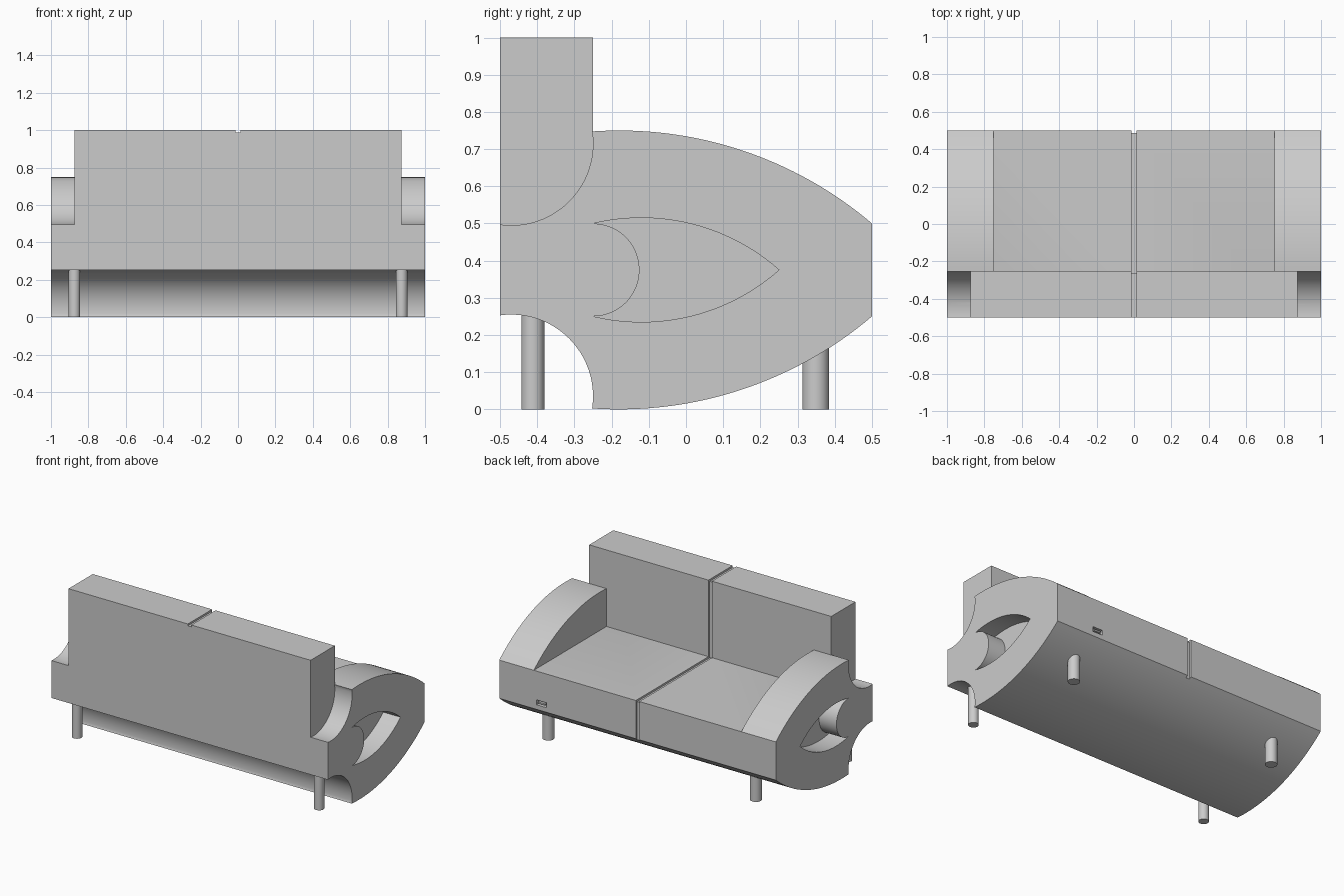
import bpy, bmesh, math
from mathutils import Vector

cube = bpy.data.objects.get("Cube")
if cube:
    bpy.data.objects.remove(cube, do_unlink=True)

GREY = (0.6, 0.6, 0.6, 1)
mat = bpy.data.materials.new("plain_grey")
mat.use_nodes = True
mat.diffuse_color = GREY
mat.node_tree.nodes["Principled BSDF"].inputs["Base Color"].default_value = GREY


def new_object(name, bm):
    bmesh.ops.recalc_face_normals(bm, faces=bm.faces)
    mesh = bpy.data.meshes.new(name)
    bm.to_mesh(mesh)
    bm.free()
    mesh.materials.append(mat)
    ob = bpy.data.objects.new(name, mesh)
    bpy.context.collection.objects.link(ob)
    return ob


def prism(name, profile, x0, x1):
    """Extrude a (y, z) outline along x."""
    bm = bmesh.new()
    face = bm.faces.new([bm.verts.new((x0, y, z)) for y, z in profile])
    ext = bmesh.ops.extrude_face_region(bm, geom=[face])
    verts = [v for v in ext["geom"] if isinstance(v, bmesh.types.BMVert)]
    bmesh.ops.translate(bm, verts=verts, vec=(x1 - x0, 0, 0))
    return new_object(name, bm)


def box(name, x, y, z):
    return prism(name, [(y[0], z[0]), (y[1], z[0]), (y[1], z[1]), (y[0], z[1])], *x)


def arc(cy, cz, r, start, end, n):
    """Points on a circle between two angles in degrees."""
    angles = [math.radians(start + (end - start) * i / n) for i in range(n + 1)]
    return [(cy + r * math.cos(a), cz + r * math.sin(a)) for a in angles]


def mirror_z(points, mid):
    return [(y, 2 * mid - z) for y, z in reversed(points)]


def angle(cy, cz, y, z):
    return math.degrees(math.atan2(z - cz, y - cy))


def cut(target, cutter):
    cutter.hide_render = True
    mod = target.modifiers.new("cut", 'BOOLEAN')
    mod.operation = 'DIFFERENCE'
    mod.solver = 'EXACT'
    mod.object = cutter
    bpy.context.view_layer.objects.active = target
    bpy.ops.object.modifier_apply(modifier=mod.name)
    bpy.data.objects.remove(cutter, do_unlink=True)


# Body: scooped back corners and long curved top and underside
scoop = arc(-0.47, 0.715, 0.22, -98, 8, 24)
scoop[0] = (-0.5, scoop[0][1])
crown = arc(-0.18, -0.30, 1.05, 94, angle(-0.18, -0.30, 0.5, 0.5), 32)
crown[-1] = (0.5, 0.5)
upper = scoop + crown
body = prism("body", upper + mirror_z(upper, 0.375), -1, 1)

# Seat opening between the arms
cut(body, box("seat_cutter", (-0.75, 0.75), (-0.6, 0.7), (0.5, 1.2)))

# Crescent pockets in the outer arm faces
lid = arc(-0.12, -0.044, 0.559, angle(-0.12, -0.044, -0.25, 0.5),
          angle(-0.12, -0.044, 0.25, 0.375), 24)
lid[-1] = (0.25, 0.375)
bump = arc(-0.25, 0.375, 0.125, -90, 90, 24)
crescent = lid + mirror_z(lid, 0.375)[1:] + bump[1:-1]
for side in (-1, 1):
    cut(body, prism("pocket_cutter", crescent, side * 0.875, side * 1.1))

# Backrest
backrest = box("backrest", (-0.875, 0.875), (-0.5, -0.25), (0.49, 1))

# Centre seam grooves on the seat and the backrest
G = 0.0125
cut(body, prism("seam_cutter", [(-0.27, 0.5 - G), (0.5 - G, 0.5 - G), (0.5 - G, 0.2),
                                (0.6, 0.2), (0.6, 0.6), (-0.27, 0.6)], -G, G))
cut(backrest, prism("seam_cutter", [(-0.6, 1 - G), (-0.25 - G, 1 - G), (-0.25 - G, 0.4),
                                    (-0.2, 0.4), (-0.2, 1.1), (-0.6, 1.1)], -G, G))

# Small socket in the seat edge with a tongue inside
cut(body, box("socket_cutter", (0.66, 0.73), (0.47, 0.6), (0.28, 0.312)))
box("socket_tongue", (0.67, 0.72), (0.465, 0.498), (0.291, 0.301))

# Legs
legs = []
for name, x, y, r, top in (("rear_leg", 0.875, -0.412, 0.031, 0.27),
                           ("seat_leg", 0.75, 0.349, 0.036, 0.25)):
    for side, word in ((1, "left"), (-1, "right")):
        bm = bmesh.new()
        bmesh.ops.create_cone(bm, cap_ends=True, segments=32, radius1=r, radius2=r, depth=top)
        bmesh.ops.translate(bm, verts=bm.verts, vec=Vector((side * x, y, top / 2)))
        legs.append(new_object(word + "_" + name, bm))

# Smooth curved surfaces, crisp edges
bpy.ops.object.select_all(action='DESELECT')
for ob in [body, *legs]:
    ob.select_set(True)
    bpy.context.view_layer.objects.active = ob
bpy.ops.object.shade_smooth_by_angle(angle=math.radians(30))
